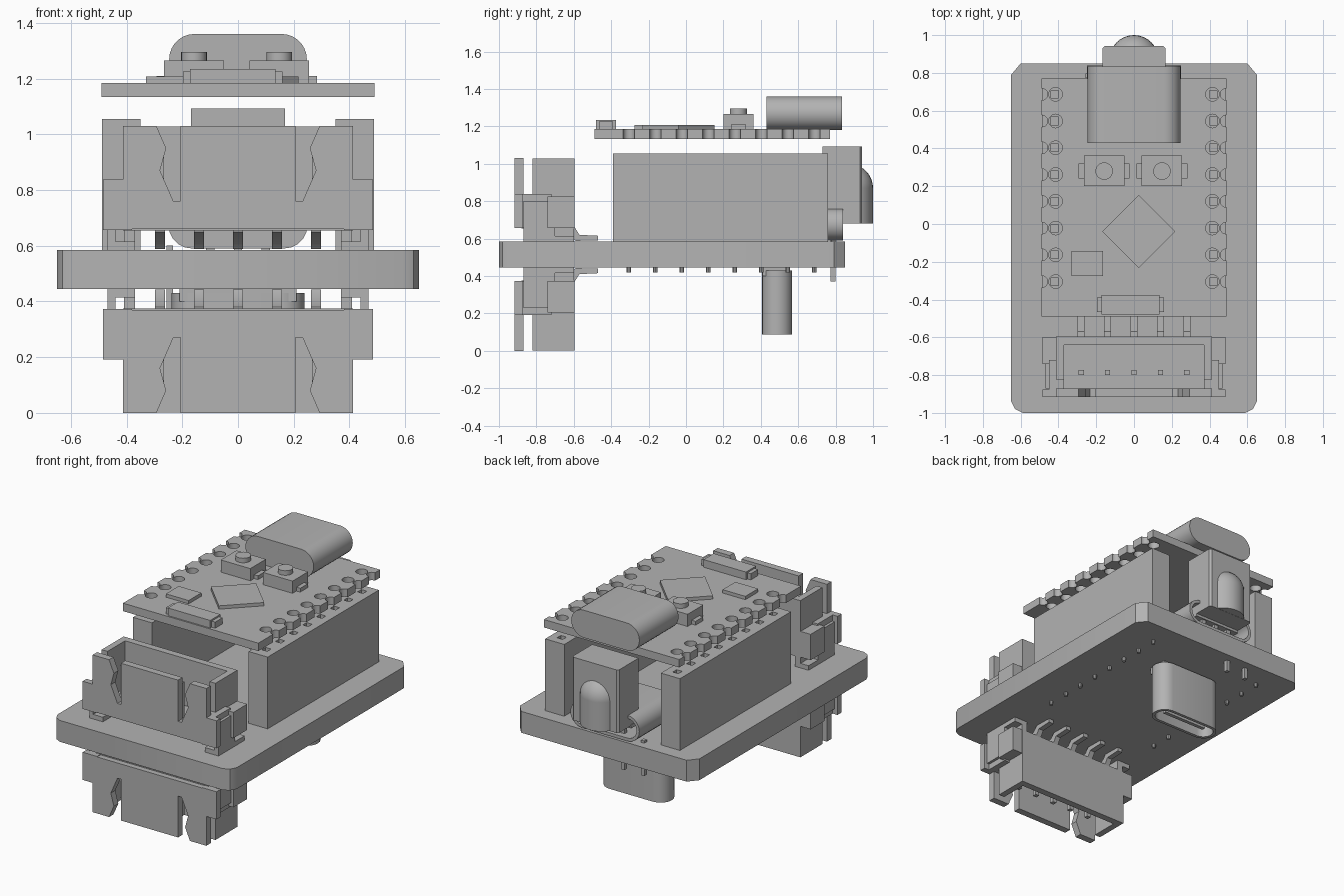
import bpy, bmesh
from math import pi, cos, sin
from mathutils import Vector

if "Cube" in bpy.data.objects:
    bpy.data.objects.remove(bpy.data.objects["Cube"])

grey = bpy.data.materials.new("plain grey")
grey.use_nodes = True
grey.diffuse_color = (0.45, 0.45, 0.45, 1)
grey.node_tree.nodes["Principled BSDF"].inputs["Base Color"].default_value = (0.45, 0.45, 0.45, 1)
parts = []


def finish(name, bm):
    bmesh.ops.recalc_face_normals(bm, faces=bm.faces)
    mesh = bpy.data.meshes.new(name)
    bm.to_mesh(mesh)
    bm.free()
    mesh.materials.append(grey)
    ob = bpy.data.objects.new(name, mesh)
    bpy.context.collection.objects.link(ob)
    parts.append(ob)
    return ob


def add_prism(bm, pts, axis, lo, hi):
    """Extrude a 2D outline along x, y or z."""
    place = {"x": lambda u, v, w: (w, u, v),
             "y": lambda u, v, w: (u, w, v),
             "z": lambda u, v, w: (u, v, w)}[axis]
    face = bm.faces.new([bm.verts.new(place(u, v, lo)) for u, v in pts])
    ext = bmesh.ops.extrude_face_region(bm, geom=[face])["geom"]
    shift = Vector(place(0, 0, hi - lo))
    bmesh.ops.translate(bm, vec=shift, verts=[g for g in ext if isinstance(g, bmesh.types.BMVert)])


def prism(name, pts, axis, lo, hi):
    bm = bmesh.new()
    add_prism(bm, pts, axis, lo, hi)
    return finish(name, bm)


def rect(x0, x1, y0, y1):
    return [(x0, y0), (x1, y0), (x1, y1), (x0, y1)]


def box(name, x0, x1, y0, y1, z0, z1):
    return prism(name, rect(x0, x1, y0, y1), "z", min(z0, z1), max(z0, z1))


def circle(u, v, r, n=20):
    return [(u + r * cos(2 * pi * i / n), v + r * sin(2 * pi * i / n)) for i in range(n)]


def stadium(cv, half_w, r, n=10):
    """Pill outline centred on u = 0."""
    c = half_w - r
    right = [(c + r * sin(pi * i / n), cv - r * cos(pi * i / n)) for i in range(n + 1)]
    return right + [(-u, 2 * cv - v) for u, v in right]


def cut(ob, outlines, axis, lo, hi):
    """Cut outlines through an object and discard the cutter."""
    bm = bmesh.new()
    for pts in outlines:
        add_prism(bm, pts, axis, lo, hi)
    tool = finish("cutter", bm)
    tool.hide_render = True
    mod = ob.modifiers.new("cut", "BOOLEAN")
    mod.operation, mod.solver, mod.object = "DIFFERENCE", "EXACT", tool
    dg = bpy.context.evaluated_depsgraph_get()
    mesh = bpy.data.meshes.new_from_object(ob.evaluated_get(dg))
    ob.modifiers.clear()
    ob.data = mesh
    parts.remove(tool)
    bpy.data.objects.remove(tool)


rows = [-0.305 + 0.1417 * i for i in range(8)]
pin_x = [-0.28, -0.14, 0, 0.14, 0.28]

# Main board with clipped corners
prism("main_board", [(-0.59, -1), (0.59, -1), (0.63, -0.98), (0.65, -0.94), (0.65, 0.79), (0.6, 0.85),
                     (-0.6, 0.85), (-0.65, 0.79), (-0.65, -0.94), (-0.63, -0.98)], "z", 0.445, 0.585)

# Header sockets and their solder pins
for side, s in (("left", 1), ("right", -1)):
    a, b = sorted((0.35 * s, 0.488 * s))
    sock = box(side + "_header_socket", a, b, -0.39, 0.76, 0.585, 1.055)
    cx = 0.419 * s
    cut(sock, [rect(cx - 0.02, cx + 0.02, y - 0.02, y + 0.02) for y in rows], "z", 0.8, 1.1)
    bm = bmesh.new()
    for y in rows:
        add_prism(bm, circle(cx, y, 0.012, 8), "z", 0.42, 0.45)
    finish(side + "_solder_pins", bm)

# Upper module board with holes and scalloped edges
module = box("module_board", -0.49, 0.49, -0.49, 0.77, 1.133, 1.185)
holes = [circle(s * x, y, r) for y in rows for s in (1, -1) for x, r in ((0.415, 0.036), (0.488, 0.031))]
cut(module, holes, "z", 1.1, 1.22)

# Module components
prism("module_port", stadium(1.27, 0.247, 0.09, 14), "y", 0.43, 0.835)
prism("main_chip", [(0.025 + 0.193 * u, -0.04 + 0.193 * v) for u, v in ((1, 0), (0, 1), (-1, 0), (0, -1))],
      "z", 1.18, 1.207)
box("small_chip", -0.33, -0.165, -0.275, -0.143, 1.18, 1.207)
box("antenna_body", -0.172, 0.135, -0.48, -0.375, 1.18, 1.235)
box("antenna_ends", -0.197, 0.16, -0.465, -0.39, 1.18, 1.225)
for side, x in (("left", 0.148), ("right", -0.158)):
    box(side + "_button_body", x - 0.107, x + 0.107, 0.2, 0.362, 1.18, 1.265)
    box(side + "_button_tabs", x - 0.135, x + 0.135, 0.24, 0.32, 1.18, 1.21)
    prism(side + "_button_cap", circle(x, 0.28, 0.046, 24), "z", 1.26, 1.295)

# Rear receiver: block, domed lens and legs
prism("receiver_body", [(-0.168, 0.73), (0.168, 0.73), (0.168, 0.93), (0.155, 0.942),
                        (-0.155, 0.942), (-0.168, 0.93)], "z", 0.68, 1.093)
prism("receiver_lens_column", circle(0, 0.87, 0.13, 32), "z", 0.681, 0.87)
bm = bmesh.new()
bmesh.ops.create_uvsphere(bm, u_segments=32, v_segments=16, radius=0.13)
bmesh.ops.translate(bm, vec=(0, 0.87, 0.87), verts=bm.verts)
finish("receiver_lens_dome", bm)
for x in (-0.1, 0, 0.1):
    box("receiver_leg", x - 0.015, x + 0.015, 0.775, 0.8, 0.56, 0.69)

# Ports on the main board: one lying on top, one hanging below
lying = prism("top_port", stadium(0.675, 0.25, 0.085), "y", 0.43, 0.84)
cut(lying, [stadium(0.675, 0.23, 0.065)], "y", 0.55, 0.9)
box("top_port_tongue", -0.17, 0.17, 0.54, 0.81, 0.663, 0.687)
hanging = prism("bottom_port", stadium(0.487, 0.238, 0.081), "z", 0.088, 0.43)
cut(hanging, [stadium(0.487, 0.218, 0.061)], "z", 0.05, 0.33)
box("bottom_port_tongue", -0.16, 0.16, 0.475, 0.499, 0.11, 0.34)
box("bottom_port_base", -0.21, 0.21, 0.41, 0.54, 0.4, 0.45)
for x in (-0.245, -0.1):
    box("port_shell_leg", x - 0.012, x + 0.012, 0.772, 0.798, 0.37, 0.6)

# Slotted front wall outline of a connector, as (x, height)
slot = [(0.207, 1.03), (0.207, 0.76), (0.232, 0.76), (0.28, 0.87), (0.258, 0.95), (0.293, 1.03)]
half = slot + [(0.412, 1.03), (0.412, 0.66)]
wall = half + [(-x, z) for x, z in reversed(half)]


def connector(tag, h):
    """Five pin connector; h maps heights so it can be flipped."""
    prism(tag + "_front_wall", [(x, h(z)) for x, z in wall], "y", -0.916, -0.87)
    box(tag + "_floor", -0.412, 0.412, -0.88, -0.6, h(0.655), h(0.72))
    box(tag + "_back_wall", -0.412, 0.412, -0.64, -0.595, h(0.655), h(1.028))
    for side, s in (("left", 1), ("right", -1)):
        def sbox(part, x0, x1, y0, y1, z0, z1):
            a, b = sorted((x0 * s, x1 * s))
            box(f"{tag}_{side}_{part}", a, b, y0, y1, h(z0), h(z1))
        sbox("side_wall", 0.37, 0.412, -0.822, -0.62, 0.66, 1.028)
        sbox("front_wing", 0.38, 0.485, -0.916, -0.875, 0.657, 0.838)
        sbox("middle_wing", 0.37, 0.45, -0.88, -0.72, 0.657, 0.838)
        sbox("rear_wing", 0.4, 0.485, -0.74, -0.597, 0.657, 0.826)
        sbox("anchor_plate", 0.44, 0.468, -0.87, -0.7, 0.6, 0.8)
        sbox("anchor_foot", 0.37, 0.468, -0.87, -0.6, 0.585, 0.615)
        sbox("body_foot", 0.37, 0.41, -0.82, -0.6, 0.6, 0.66)
    # Bent leads and upright contacts
    bend = [(-0.7, 0.69), (-0.595, 0.66), (-0.57, 0.62), (-0.47, 0.615), (-0.47, 0.59),
            (-0.59, 0.588), (-0.62, 0.62), (-0.7, 0.65)]
    for x in pin_x:
        prism(tag + "_lead", [(y, h(z)) for y, z in bend], "x", x - 0.018, x + 0.018)
        box(tag + "_contact", x - 0.014, x + 0.014, -0.8, -0.772, h(0.71), h(0.95))


connector("top_connector", lambda z: z)
connector("bottom_connector", lambda z: 1.03 - z)

# Smooth the round parts, keep hard edges
bpy.ops.object.select_all(action="DESELECT")
for ob in parts:
    ob.select_set(True)
bpy.context.view_layer.objects.active = parts[0]
bpy.ops.object.shade_smooth_by_angle(angle=0.6)
